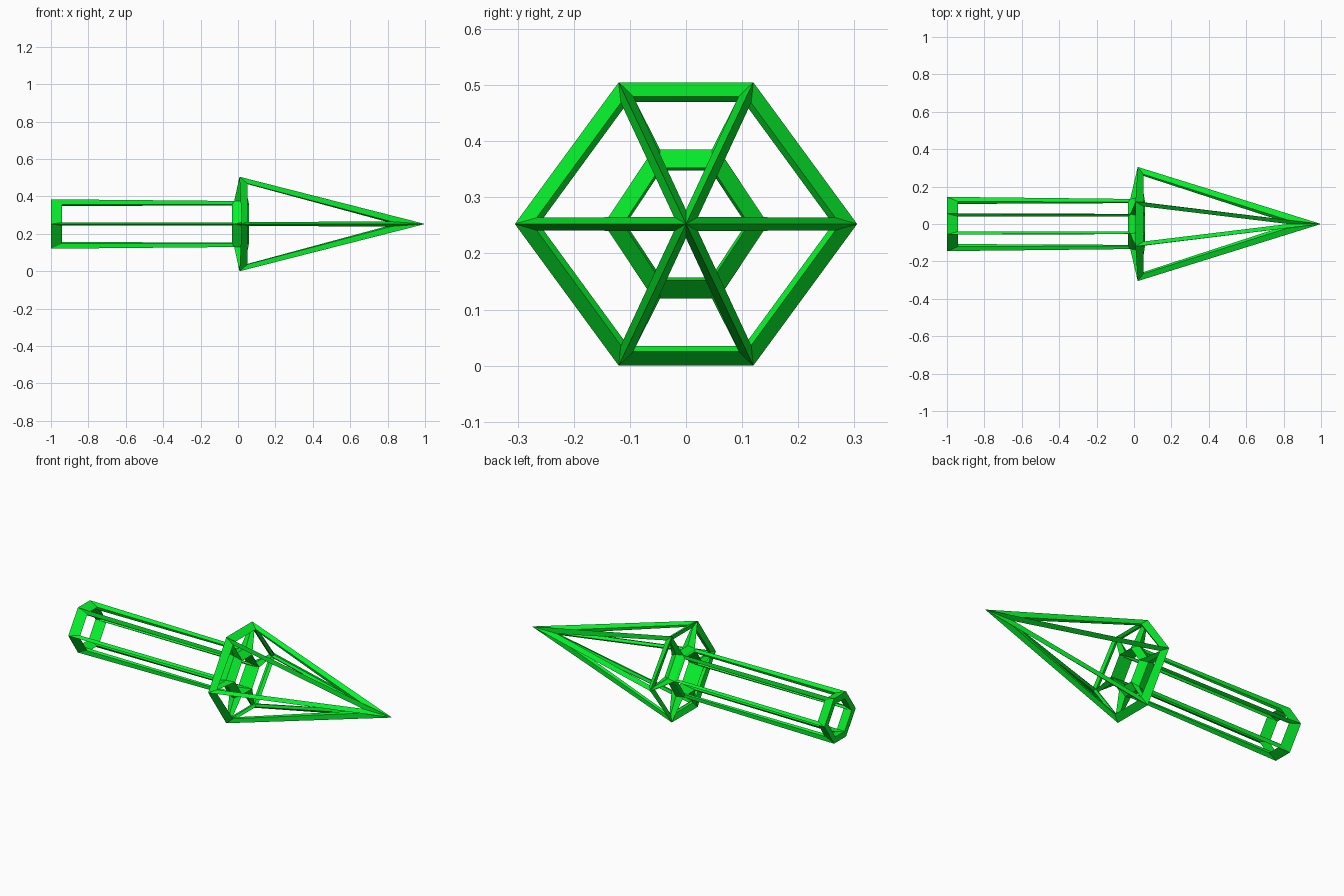
import bpy, bmesh
from mathutils import Vector

if "Cube" in bpy.data.objects:
    bpy.data.objects.remove(bpy.data.objects["Cube"])

CZ = 0.2525  # height of the arrow axis


def hexagon(x, a, c, h, xs=None):
    """Six ring corners: side points (a, 0) at xs, upper/lower points (c, h)."""
    xs = x if xs is None else xs
    pts = [(xs, a, 0), (x, c, h), (x, -c, h), (xs, -a, 0), (x, -c, -h), (x, c, -h)]
    return [Vector(p) for p in pts]


bm = bmesh.new()


def add(p):
    return bm.verts.new((p.x, p.y, p.z + CZ))


# Each ring: outer ridge, inner ridge, and the base outline between them
outer = {"rear": hexagon(-1, .145, .056, .132),
         "neck": hexagon(-.02, .134, .052, .123),
         "head": hexagon(.008, .305, .12, .2525, .02)}
inner = {"rear": hexagon(-1, .107, .044, .0955),
         "neck": hexagon(.06, .112, .046, .10),
         "head": hexagon(.035, .262, .103, .2175)}
base = {r: [(o + i) / 2 for o, i in zip(outer[r], inner[r])] for r in outer}
rings = {r: ([add(p) for p in outer[r]], [add(p) for p in inner[r]]) for r in outer}
tip = (add(Vector((1, 0, 0))), add(Vector((.84, 0, 0))))


def node(ring, k, n, x, radial, side):
    """Ring corner k plus its window corner, slid towards corner n."""
    b = base[ring]
    p = b[k] * radial + (b[n] - b[k]).normalized() * side
    return rings[ring][0][k], rings[ring][1][k], add(Vector((x, p.y, p.z)))


def frame(nodes):
    """Struts round one open window; nodes are (outer, inner, window corner)."""
    for (oa, ia, la), (ob, ib, lb) in zip(nodes, nodes[1:] + nodes[:1]):
        bm.faces.new((oa, ob, lb, la))
        bm.faces.new((ia, la, lb, ib))


for k in range(6):
    n = (k + 1) % 6
    # shaft side
    frame([node("rear", k, n, -.94, 1, .010),
           node("rear", n, k, -.94, 1, .010),
           node("neck", n, k, -.032, 1, .010),
           node("neck", k, n, -.032, 1, .010)])
    # flange between shaft and head
    frame([node("neck", k, n, .02, 1.19, .012),
           node("neck", n, k, .02, 1.19, .012),
           node("head", n, k, .02, .94, .014),
           node("head", k, n, .02, .94, .014)])
    # pointed head side
    mid = (base["head"][k] + base["head"][n]) / 2
    mid.x = 0
    far = mid.normalized() * .025
    far.x = .92 - .90 * .025 / mid.length
    frame([node("head", k, n, .05, .968, .014),
           node("head", n, k, .05, .968, .014),
           (tip[0], tip[1], add(far))])
    # open rear rim
    o, i = rings["rear"]
    bm.faces.new((o[k], o[n], i[n], i[k]))

bmesh.ops.recalc_face_normals(bm, faces=bm.faces[:])
mesh = bpy.data.meshes.new("arrow_frame")
bm.to_mesh(mesh)
bm.free()
arrow = bpy.data.objects.new("arrow_frame", mesh)
bpy.context.collection.objects.link(arrow)

# green paint
green = bpy.data.materials.new("green")
green.diffuse_color = (0.002, 0.9, 0.025, 1)
green.use_nodes = True
green.node_tree.nodes["Principled BSDF"].inputs["Base Color"].default_value = green.diffuse_color
mesh.materials.append(green)
